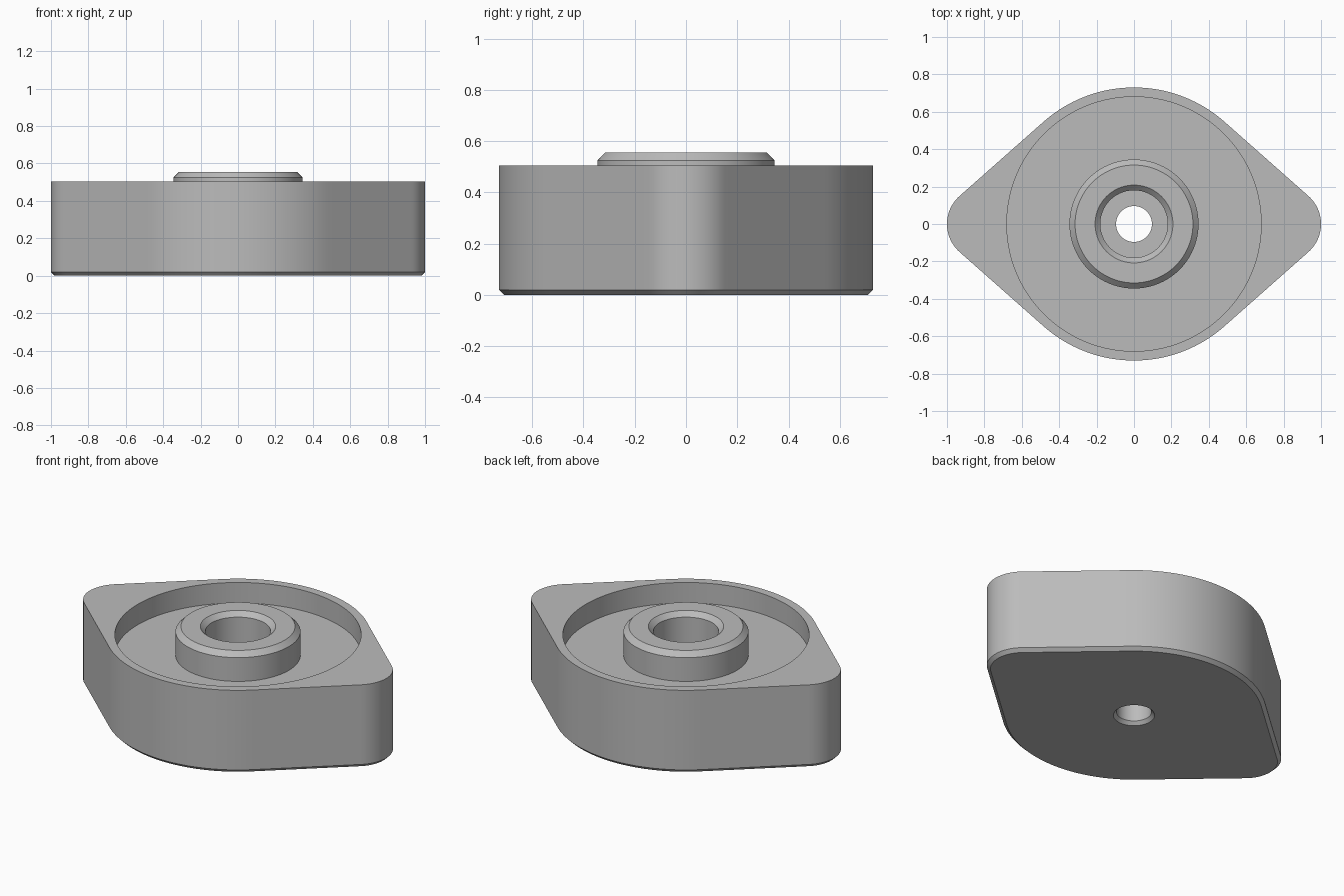
import bpy
import bmesh
from math import sin, cos, atan2, acos, pi, radians
from mathutils import Vector

cube = bpy.data.objects.get("Cube")
if cube:
    bpy.data.objects.remove(cube, do_unlink=True)

BIG, TIP = 0.73, 0.2            # central and end lobe radii
TIP_X = 1 - TIP                 # end lobe centre
TANGENT = acos((BIG - TIP) / TIP_X)   # direction of the tangent points


def arc(cx, r, a0, a1, n):
    return [Vector((cx + r * cos(a0 + (a1 - a0) * i / n),
                    r * sin(a0 + (a1 - a0) * i / n))) for i in range(n + 1)]


def outline(inset=0.0):
    """Rhombic flange outline: three lobes joined by tangent lines."""
    big, tip, t = BIG - inset, TIP - inset, TANGENT
    arcs = [arc(TIP_X, tip, -t, t, 24), arc(0, big, t, pi - t, 40),
            arc(-TIP_X, tip, pi - t, pi + t, 24), arc(0, big, pi + t, 2 * pi - t, 40)]
    points = []
    for i, part in enumerate(arcs):
        end, start = part[-1], arcs[(i + 1) % 4][0]
        points += part + [end.lerp(start, k / 20) for k in range(1, 20)]
    return points


def circle(radius):
    """Circle whose points line up with those of the outline."""
    return [p.normalized() * radius for p in outline()]


# Section of the part, from the underside outwards, over the top and down the bore
section = [
    (outline(0.02), 0.0), (outline(), 0.02), (outline(), 0.505),   # outer wall
    (circle(0.68), 0.505), (circle(0.68), 0.38),                   # round pocket
    (circle(0.345), 0.38), (circle(0.345), 0.525),                 # boss wall
    (circle(0.315), 0.555), (circle(0.208), 0.555),                # boss rim
    (circle(0.18), 0.527), (circle(0.18), 0.14),                   # counterbore
    (circle(0.096), 0.14), (circle(0.096), 0.02),                  # through hole
    (circle(0.114), 0.0),
]

bm = bmesh.new()
rings = [[bm.verts.new((p.x, p.y, z)) for p in points] for points, z in section]
for low, high in zip(rings, rings[1:] + rings[:1]):
    for i in range(len(low)):
        j = (i + 1) % len(low)
        bm.faces.new((low[i], low[j], high[j], high[i]))
bmesh.ops.recalc_face_normals(bm, faces=bm.faces)
mesh = bpy.data.meshes.new("flanged_housing")
bm.to_mesh(mesh)
bm.free()

housing = bpy.data.objects.new("flanged_housing", mesh)
bpy.context.collection.objects.link(housing)

# Plain grey finish
grey = bpy.data.materials.new("plain_grey")
grey.use_nodes = True
colour = (0.5, 0.5, 0.5, 1)
grey.diffuse_color = colour
grey.node_tree.nodes["Principled BSDF"].inputs["Base Color"].default_value = colour
mesh.materials.append(grey)

bpy.ops.object.select_all(action='DESELECT')
housing.select_set(True)
bpy.context.view_layer.objects.active = housing
bpy.ops.object.shade_smooth_by_angle(angle=radians(25))
